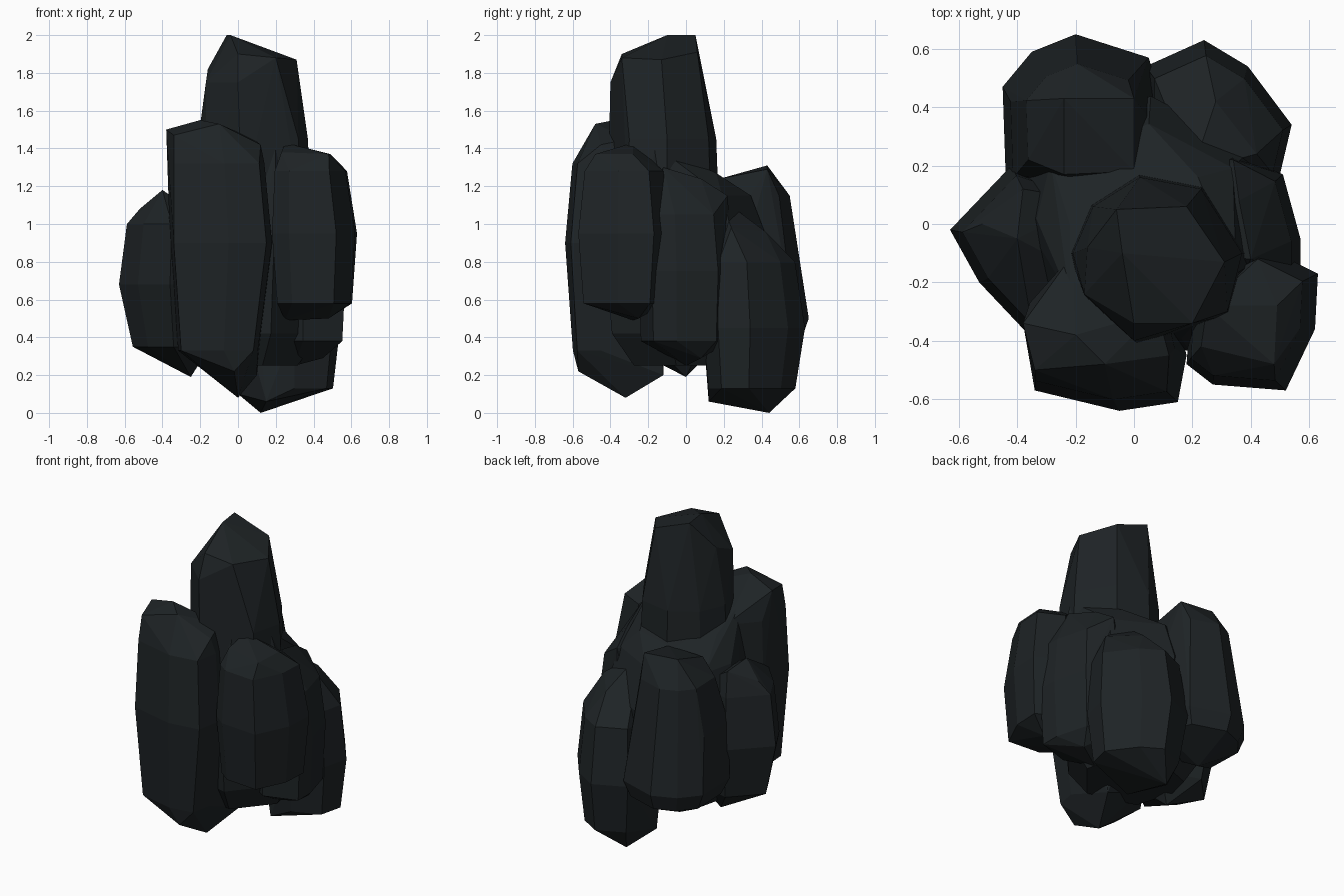
import bpy, bmesh

mat = bpy.data.materials.new("dark_stone")
mat.diffuse_color = (0.013, 0.017, 0.019, 1)


def stone(name, outline, levels, tips):
    """Faceted column: outline scaled and shifted at each level, plus tip points, wrapped in a hull.
    Levels are (z, scale, dx, dy)."""
    cx = sum(p[0] for p in outline) / len(outline)
    cy = sum(p[1] for p in outline) / len(outline)
    bm = bmesh.new()
    for z, s, dx, dy in levels:
        for x, y in outline:
            bm.verts.new((cx + (x - cx) * s + dx, cy + (y - cy) * s + dy, z))
    for t in tips:
        bm.verts.new(t)
    res = bmesh.ops.convex_hull(bm, input=bm.verts[:])
    loose = {g for g in res["geom_interior"] + res["geom_unused"] if isinstance(g, bmesh.types.BMVert)}
    bmesh.ops.delete(bm, geom=list(loose), context='VERTS')
    bmesh.ops.recalc_face_normals(bm, faces=bm.faces[:])
    me = bpy.data.meshes.new(name)
    bm.to_mesh(me)
    bm.free()
    me.materials.append(mat)
    ob = bpy.data.objects.new(name, me)
    bpy.context.collection.objects.link(ob)
    return ob


# Tall central spire
spire = stone("spire",
    [(-.21, -.1), (-.16, -.24), (.02, -.4), (.32, -.3), (.37, -.1), (.23, .12), (.02, .16), (-.14, .06)],
    [(.6, .9, 0, 0), (1.1, 1.05, 0, 0), (1.45, 1, 0, 0)],
    [(-.06, .05, 2), (-.04, -.1, 2), (.31, -.13, 1.87), (.18, .06, 1.91), (.2, -.34, 1.88),
     (0, -.4, 1.75), (-.17, -.24, 1.75), (-.16, -.08, 1.82), (0, -.34, 1.9)])

# Inner core filling the gaps between the columns
core = stone("core",
    [(-.42, .05), (-.36, .3), (.06, .46), (.42, .27), (.5, -.1), (.2, -.46), (-.3, -.33)],
    [(.25, .62, 0, 0), (.42, .86, 0, 0), (.9, .95, 0, 0), (1.15, .8, 0, -.03)],
    [(.2, -.35, 1.4), (.35, -.17, 1.42), (-.22, -.25, 1.42), (-.22, 0, 1.3),
     (.22, .16, 1.27), (-.05, .19, 1.24), (-.18, .15, 1.22)])

# Front left column
front_left = stone("front_left_column",
    [(-.36, -.28), (-.34, -.57), (-.05, -.64), (.15, -.61), (.18, -.45), (.12, -.2), (-.2, -.1)],
    [(.33, .78, -.02, -.01), (.9, 1, 0, 0), (1.32, .92, -.02, .02)],
    [(0, -.32, .08), (-.02, -.57, .22), (.1, -.12, .2), (-.38, -.34, 1.5), (-.34, -.5, 1.47),
     (-.2, -.38, 1.55), (-.1, -.48, 1.53), (.08, -.3, 1.45), (.12, -.45, 1.42)])

# Front right column
front_right = stone("front_right_column",
    [(.18, -.48), (.27, -.55), (.52, -.57), (.62, -.36), (.63, -.17), (.45, -.08), (.2, -.2)],
    [(.58, .88, 0, 0), (.95, 1, 0, 0), (1.28, .85, -.02, 0)],
    [(.25, -.28, 1.43), (.49, -.28, 1.37), (.23, -.42, 1.38), (.48, -.48, 1.37),
     (.25, -.28, .49), (.48, -.25, .5)])

# Right column
right = stone("right_column",
    [(.57, -.18), (.57, -.05), (.51, .17), (.33, .25), (.15, -.1), (.35, -.25)],
    [(.38, .95, -.01, 0), (.75, 1, 0, 0), (1.05, .93, -.02, -.01)],
    [(.4, -.12, 1.3), (.36, .08, 1.24), (.34, .22, 1.15), (.3, 0, .25), (.45, .08, .29)])

# Back right column
back_right = stone("back_right_column",
    [(.04, .54), (.24, .63), (.39, .54), (.54, .34), (.5, .17), (.3, .09), (.04, .18)],
    [(.13, .85, 0, -.01), (.45, 1, 0, 0), (.8, .88, 0, -.02)],
    [(.27, .24, 1.04), (.2, .18, 1.14), (.42, .24, .98), (.28, .42, .96),
     (.12, .44, .0), (.15, .12, .06), (0, .3, .1)])

# Back left column
back_left = stone("back_left_column",
    [(-.45, .47), (-.35, .59), (-.2, .65), (.05, .57), (.12, .35), (0, .08), (-.44, .18)],
    [(.4, .85, 0, 0), (.5, 1, 0, 0), (.85, .9, 0, -.045), (1.15, .7, 0, -.03)],
    [(-.24, .43, 1.31), (0, .43, 1.29), (-.24, .17, 1.23), (0, .18, 1.24), (-.2, .35, .28)])

# Left column
left = stone("left_column",
    [(-.63, -.02), (-.53, -.2), (-.36, -.38), (-.12, -.2), (-.12, .1), (-.42, .2)],
    [(.35, .8, .02, .01), (.68, 1, 0, 0), (1.0, .88, .01, 0)],
    [(-.4, -.05, 1.18), (-.52, 0, 1.08), (-.38, .12, 1.15), (-.25, 0, .19)])

# Fuse all columns into one solid cluster
bpy.context.view_layer.objects.active = spire
for ob in (core, front_left, front_right, right, back_right, back_left, left):
    m = spire.modifiers.new("fuse", 'BOOLEAN')
    m.operation = 'UNION'
    m.solver = 'EXACT'
    m.object = ob
    bpy.ops.object.modifier_apply(modifier=m.name)
    bpy.data.objects.remove(ob)
spire.name = "rock_cluster"
